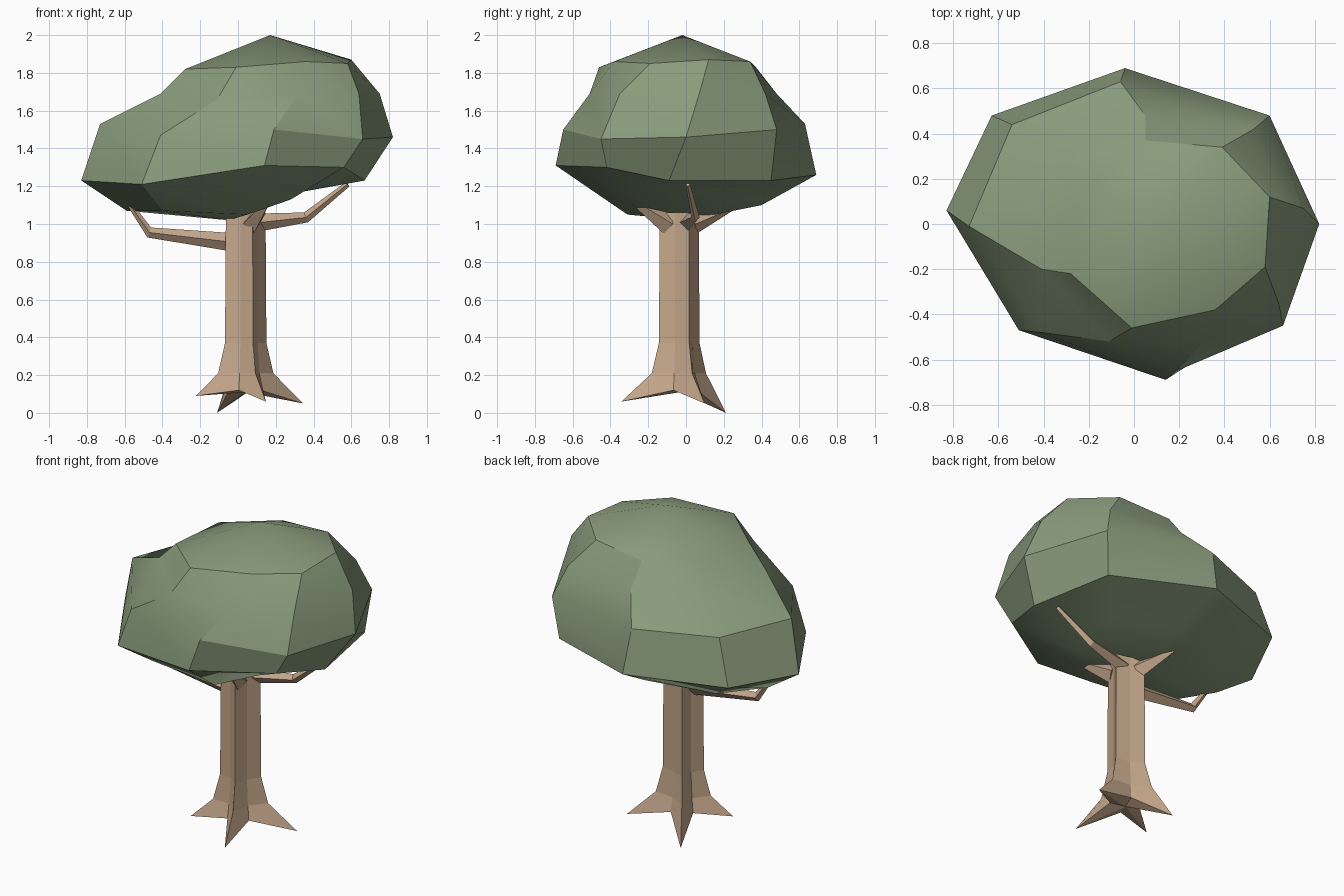
import bpy, bmesh, math
from mathutils import Vector

if "Cube" in bpy.data.objects:
    bpy.data.objects.remove(bpy.data.objects["Cube"])


def material(name, rgb):
    m = bpy.data.materials.new(name)
    m.diffuse_color = (*rgb, 1)
    m.use_nodes = True
    m.node_tree.nodes["Principled BSDF"].inputs["Base Color"].default_value = m.diffuse_color
    return m


bark = material("bark_brown", (0.56, 0.39, 0.26))
leaf = material("leaf_green", (0.25, 0.33, 0.20))


def loft(name, rings, mat, start=None, end=None, smooth=None):
    """Skin equal-length closed rings; cap with a fan to a point or an n-gon."""
    bm = bmesh.new()
    vs = [[bm.verts.new(p) for p in r] for r in rings]
    n = len(vs[0])
    for a, b in zip(vs, vs[1:]):
        for i in range(n):
            j = (i + 1) % n
            bm.faces.new((a[i], a[j], b[j], b[i]))
    for ring, tip in ((vs[0], start), (vs[-1], end)):
        if tip:
            t = bm.verts.new(tip)
            for i in range(n):
                bm.faces.new((ring[i], ring[(i + 1) % n], t))
        else:
            bm.faces.new(ring)
    bmesh.ops.recalc_face_normals(bm, faces=bm.faces)
    me = bpy.data.meshes.new(name)
    bm.to_mesh(me)
    bm.free()
    me.materials.append(mat)
    ob = bpy.data.objects.new(name, me)
    bpy.context.collection.objects.link(ob)
    if smooth:
        bpy.ops.object.select_all(action='DESELECT')
        ob.select_set(True)
        bpy.context.view_layer.objects.active = ob
        bpy.ops.object.shade_smooth_by_angle(angle=math.radians(smooth))
    return ob


# Crown: eight irregular ribs from top ring to bottom ring
ribs = [
    [(.60, .12, 1.87), (.75, .07, 1.69), (.82, 0, 1.46), (.67, -.09, 1.23), (.33, -.05, 1.17)],
    [(.39, .34, 1.86), (.53, .42, 1.69), (.60, .48, 1.50), (.57, .45, 1.23), (.28, .20, 1.16)],
    [(.05, .37, 1.83), (.05, .48, 1.69), (-.06, .63, 1.53), (-.04, .69, 1.26), (0, .40, 1.10)],
    [(-.23, .14, 1.83), (-.32, .28, 1.69), (-.54, .44, 1.53), (-.63, .48, 1.25), (-.42, .30, 1.09)],
    [(-.28, -.22, 1.82), (-.41, -.20, 1.69), (-.73, -.01, 1.53), (-.83, .06, 1.23), (-.59, .03, 1.07)],
    [(-.01, -.46, 1.83), (-.11, -.52, 1.66), (-.41, -.48, 1.47), (-.51, -.47, 1.21), (-.40, -.28, 1.07)],
    [(.36, -.38, 1.86), (.32, -.51, 1.69), (.19, -.65, 1.50), (.14, -.69, 1.31), (.05, -.31, 1.05)],
    [(.58, -.19, 1.85), (.64, -.35, 1.69), (.66, -.45, 1.45), (.56, -.42, 1.30), (.28, -.20, 1.13)],
]
loft("crown", list(zip(*ribs)), leaf, (.17, -.02, 2.0), (-.05, 0, 1.02), smooth=30)

# Trunk: four ridges with grooves between, flaring into pointed roots
CX, CY = .04, -.03
ridges = [(23, .33, .05), (122, .285, 0), (205, .29, .09), (289, .33, .06)]


def trunk_ring(ridge_r, groove_r, z, groove_z=None):
    ring = []
    for k, (ang, tip_r, tip_z) in enumerate(ridges):
        nxt = ridges[(k + 1) % 4][0] + (360 if k == 3 else 0)
        a, g = math.radians(ang), math.radians((ang + nxt) / 2)
        r, rz = (ridge_r, z) if ridge_r else (tip_r, tip_z)
        ring.append((CX + r * math.cos(a), CY + r * math.sin(a), rz))
        ring.append((CX + groove_r * math.cos(g), CY + groove_r * math.sin(g), groove_z or z))
    return ring


loft("trunk", [trunk_ring(None, .09, 0, .12), trunk_ring(.16, .08, .21),
               trunk_ring(.12, .07, .37), trunk_ring(.115, .07, 1.06)],
     bark, start=(CX, CY, .11))


# Branches: tapered four-sided limbs along a path of (point, radius)
def branch(name, path):
    pts = [Vector(p) for p, r in path]
    rings = []
    for i, (p, r) in enumerate(path):
        d = (pts[min(i + 1, len(pts) - 1)] - pts[max(i - 1, 0)]).normalized()
        side = d.cross(Vector((0, 0, 1))).normalized()
        up = side.cross(d)
        rings.append([pts[i] + side * r * s, pts[i] + up * r, pts[i] - side * r * s, pts[i] - up * r]
                     if (s := .8) else None)
    loft(name, rings, bark)


branch("left_branch", [((0, -.03, .90), .05), ((-.47, -.04, .955), .028), ((-.57, -.04, 1.10), .015)])
branch("right_branch", [((.08, .0, 1.005), .05), ((.36, .05, 1.035), .028), ((.58, .01, 1.21), .015)])
branch("front_branch", [((.07, -.09, 1.0), .06), ((.18, -.32, 1.15), .01)])
branch("back_branch", [((0, .03, 1.0), .06), ((-.11, .26, 1.09), .01)])
